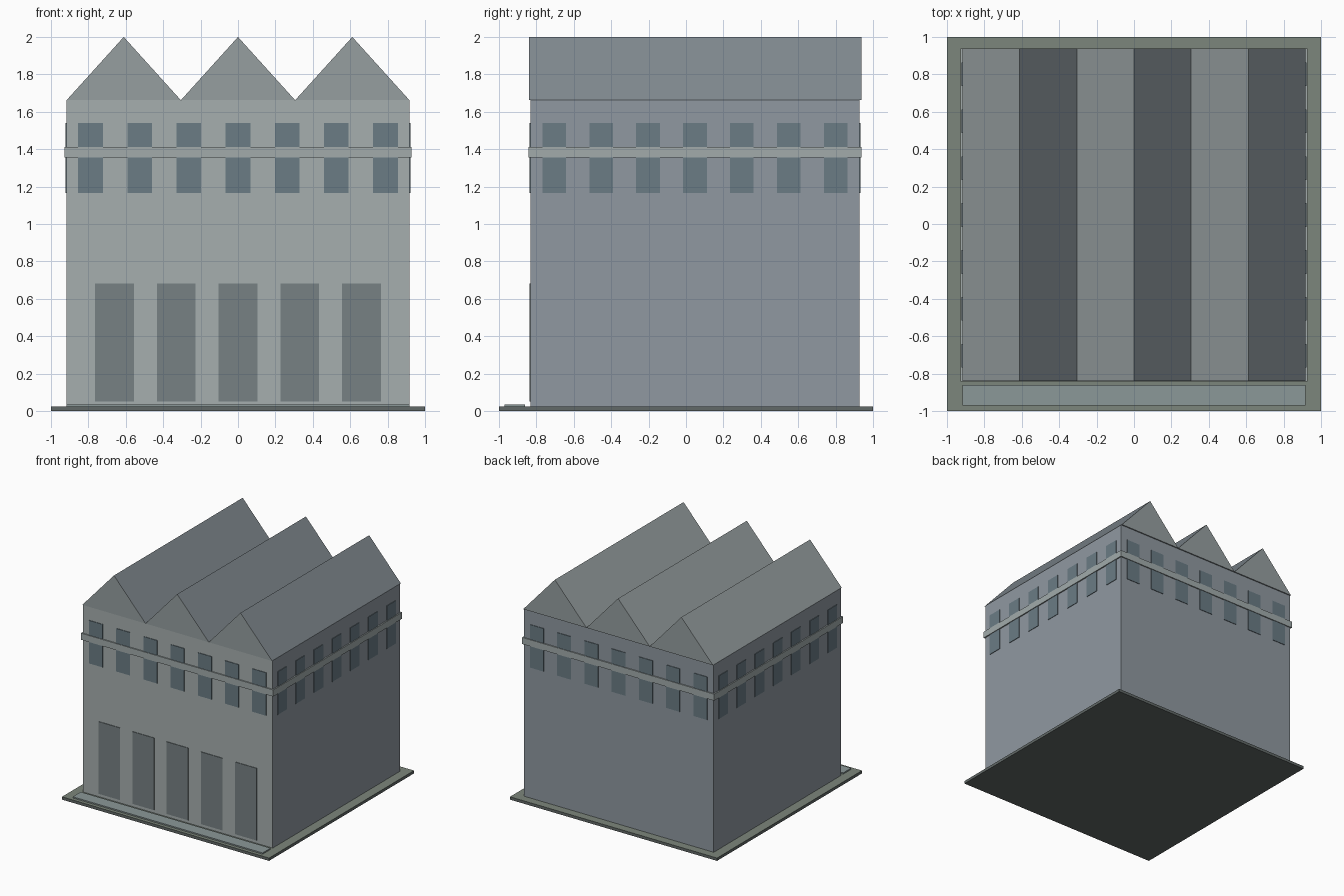
import bpy

if "Cube" in bpy.data.objects:
    bpy.data.objects.remove(bpy.data.objects["Cube"])

CY = 0.048            # building centre in y
HX, HY = 0.917, 0.879  # wall half sizes


def material(name, rgb):
    m = bpy.data.materials.new(name)
    m.diffuse_color = (*rgb, 1)
    m.use_nodes = True
    m.node_tree.nodes["Principled BSDF"].inputs["Base Color"].default_value = m.diffuse_color
    return m


FRONT = material("front_wall_grey", (0.383, 0.43, 0.43))
SIDE = material("side_wall_grey", (0.277, 0.317, 0.355))
ROOF = material("roof_grey", (0.305, 0.345, 0.352))
ROOF_DARK = material("roof_dark_grey", (0.215, 0.25, 0.275))
DOOR = material("door_grey", (0.187, 0.22, 0.23))
GLASS = material("window_blue", (0.145, 0.20, 0.233))
TRIM = material("trim_grey", (0.36, 0.41, 0.41))
PLOT = material("plot_green", (0.204, 0.24, 0.20))
EARTH = material("plot_edge_dark", (0.12, 0.14, 0.135))
PATH = material("path_grey", (0.26, 0.316, 0.316))


def mesh_object(name, verts, faces, mat, special=None):
    """Make a mesh; special maps a face index to a different material."""
    me = bpy.data.meshes.new(name)
    me.from_pydata(verts, [], faces)
    me.materials.append(mat)
    for index, other in (special or {}).items():
        me.materials.append(other)
        me.polygons[index].material_index = len(me.materials) - 1
    ob = bpy.data.objects.new(name, me)
    bpy.context.collection.objects.link(ob)
    return ob


def box(name, x, y, z, mat, special=None):
    # face order: left, right, front, back, bottom, top
    verts = [(a, b, c) for a in x for b in y for c in z]
    faces = [(0, 1, 3, 2), (4, 6, 7, 5), (0, 4, 5, 1),
             (2, 3, 7, 6), (0, 2, 6, 4), (1, 5, 7, 3)]
    return mesh_object(name, verts, faces, mat, special)


# Ground plate, front path and main block with a lighter front
box("plot", (-1, 1), (-1, 1), (0, 0.025), EARTH, {5: PLOT})
box("front_path", (-0.917, 0.917), (-0.97, -0.86), (0.025, 0.036), PATH)
box("walls", (-HX, HX), (CY - HY, CY + HY), (0.025, 1.662), SIDE, {2: FRONT})

# Three parallel gable roofs, right slopes darker
y0, y1 = CY - 0.887, CY + 0.889
for i in (-1, 0, 1):
    c, h = i * 0.611, 0.3055
    profile = [(c - h, 1.662), (c + h, 1.662), (c, 2.0)]
    verts = [(x, y, z) for y in (y0, y1) for x, z in profile]
    faces = [(0, 1, 2), (5, 4, 3), (0, 3, 4, 1), (1, 4, 5, 2), (2, 5, 3, 0)]
    mesh_object("gable_roof", verts, faces, ROOF, {3: ROOF_DARK})

# Doors along the front
for i in range(-2, 3):
    x = i * 0.33
    box("door", (x - 0.104, x + 0.104), (CY - HY - 0.005, CY - HY + 0.004), (0.052, 0.682), DOOR)

# Windows and trim bands on all four sides
for s in (-1, 1):
    yw = sorted((CY + s * (HY - 0.004), CY + s * (HY + 0.005)))
    xw = sorted((s * (HX - 0.004), s * (HX + 0.005)))
    for i in range(-3, 4):
        x, y = i * 0.263, CY + i * 0.251
        box("window", (x - 0.066, x + 0.066), yw, (1.166, 1.541), GLASS)
        box("side_window", xw, (y - 0.063, y + 0.063), (1.166, 1.541), GLASS)
    yb = sorted((CY + s * (HY - 0.004), CY + s * (HY + 0.010)))
    xb = sorted((s * (HX - 0.004), s * (HX + 0.011)))
    box("trim_band", (-HX - 0.011, HX + 0.011), yb, (1.355, 1.412), TRIM)
    box("side_trim_band", xb, (CY - HY + 0.004, CY + HY - 0.004), (1.355, 1.412), TRIM)
